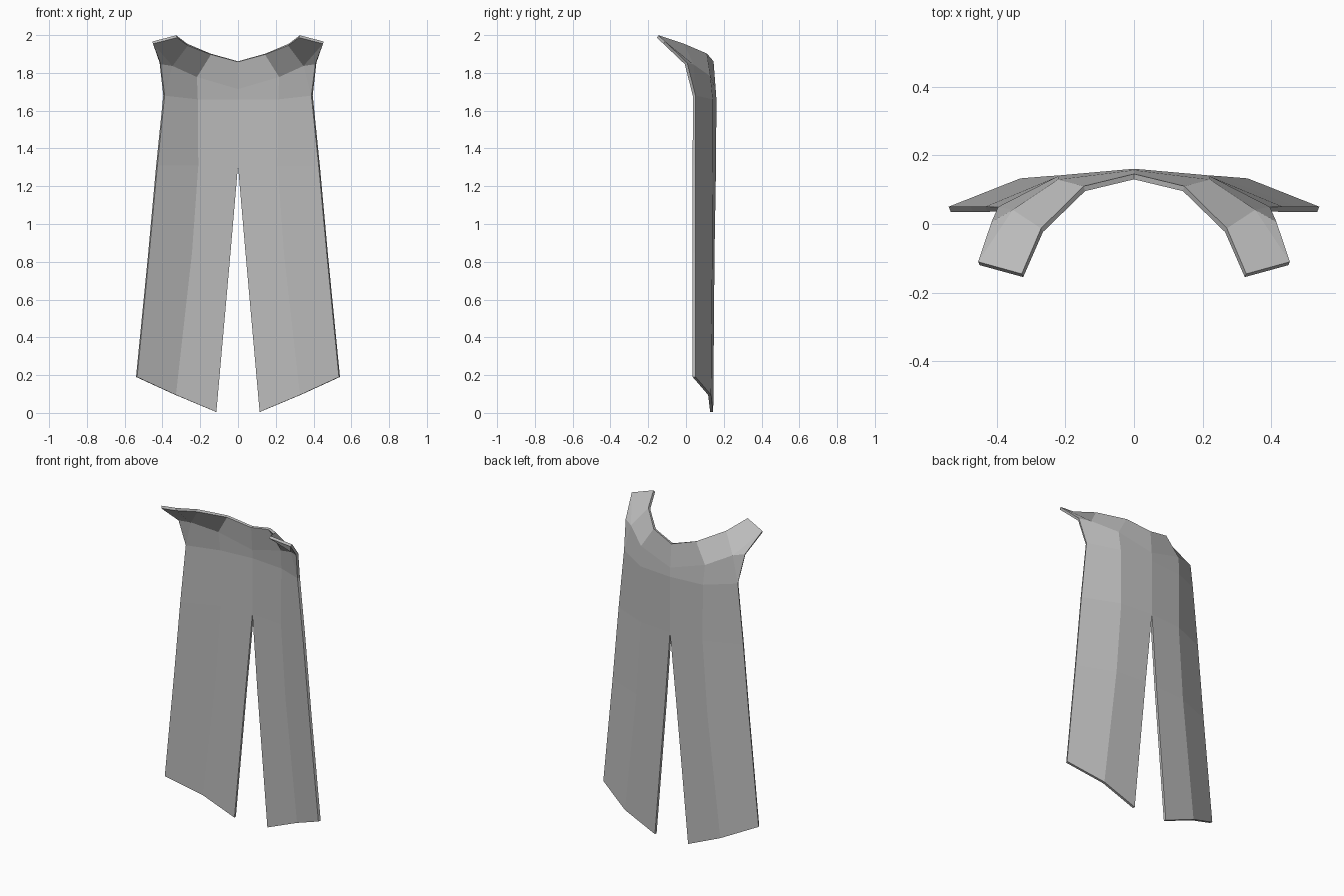
import bpy
import bmesh

cube = bpy.data.objects.get("Cube")
if cube:
    bpy.data.objects.remove(cube, do_unlink=True)

# Plain grey cloth
cloth = bpy.data.materials.new("grey_cloth")
cloth.use_nodes = True
grey = (0.5, 0.5, 0.5, 1)
cloth.diffuse_color = grey
bsdf = next(n for n in cloth.node_tree.nodes if n.type == 'BSDF_PRINCIPLED')
bsdf.inputs["Base Color"].default_value = grey
bsdf.inputs["Roughness"].default_value = 0.8

bm = bmesh.new()


def row(*points):
    return [bm.verts.new(p) for p in points]


# Hanging panel, hem to chest: inner edge, fold, outer edge
hem = row((0.115, 0.136, 0.005), (0.33, 0.125, 0.095), (0.537, 0.043, 0.19))
knee = row((0.04, 0.143, 0.85), (0.245, 0.132, 0.85), (0.472, 0.043, 0.85))
split = row((0, 0.151, 1.31), (0.212, 0.134, 1.31), (0.43, 0.043, 1.31))
chest = row((0, 0.153, 1.66), (0.215, 0.134, 1.66), (0.392, 0.043, 1.68))

# Yoke over the shoulder, neckline and the forward pointing tab
yoke = row((0, 0.149, 1.715), (0.22, 0.122, 1.78),
           (0.35, 0.035, 1.84), (0.412, 0, 1.85))
neck = row((0, 0.138, 1.86), (0.145, 0.103, 1.90), (0.268, -0.018, 1.95))
tab = row((0.325, -0.15, 1.993), (0.452, -0.115, 1.96))

# Quads between matching rows
for low, high in ((hem, knee), (knee, split), (split, chest),
                  (chest, yoke[:3]), (yoke[:3], neck)):
    for i in range(2):
        bm.faces.new((low[i], low[i + 1], high[i + 1], high[i]))

# Shoulder corner and tab
bm.faces.new((chest[2], yoke[3], yoke[2]))
bm.faces.new((yoke[2], yoke[3], tab[1]))
bm.faces.new((yoke[2], tab[1], tab[0], neck[2]))
bmesh.ops.recalc_face_normals(bm, faces=bm.faces[:])

mesh = bpy.data.meshes.new("cape")
bm.to_mesh(mesh)
bm.free()
mesh.materials.append(cloth)
cape = bpy.data.objects.new("cape", mesh)
bpy.context.collection.objects.link(cape)

# Mirror to the other side, then give the cloth thickness
mirror = cape.modifiers.new("mirror", 'MIRROR')
mirror.use_axis[0] = True
mirror.use_clip = True
mirror.merge_threshold = 0.001
solid = cape.modifiers.new("cloth_thickness", 'SOLIDIFY')
solid.thickness = 0.016
solid.offset = 0
